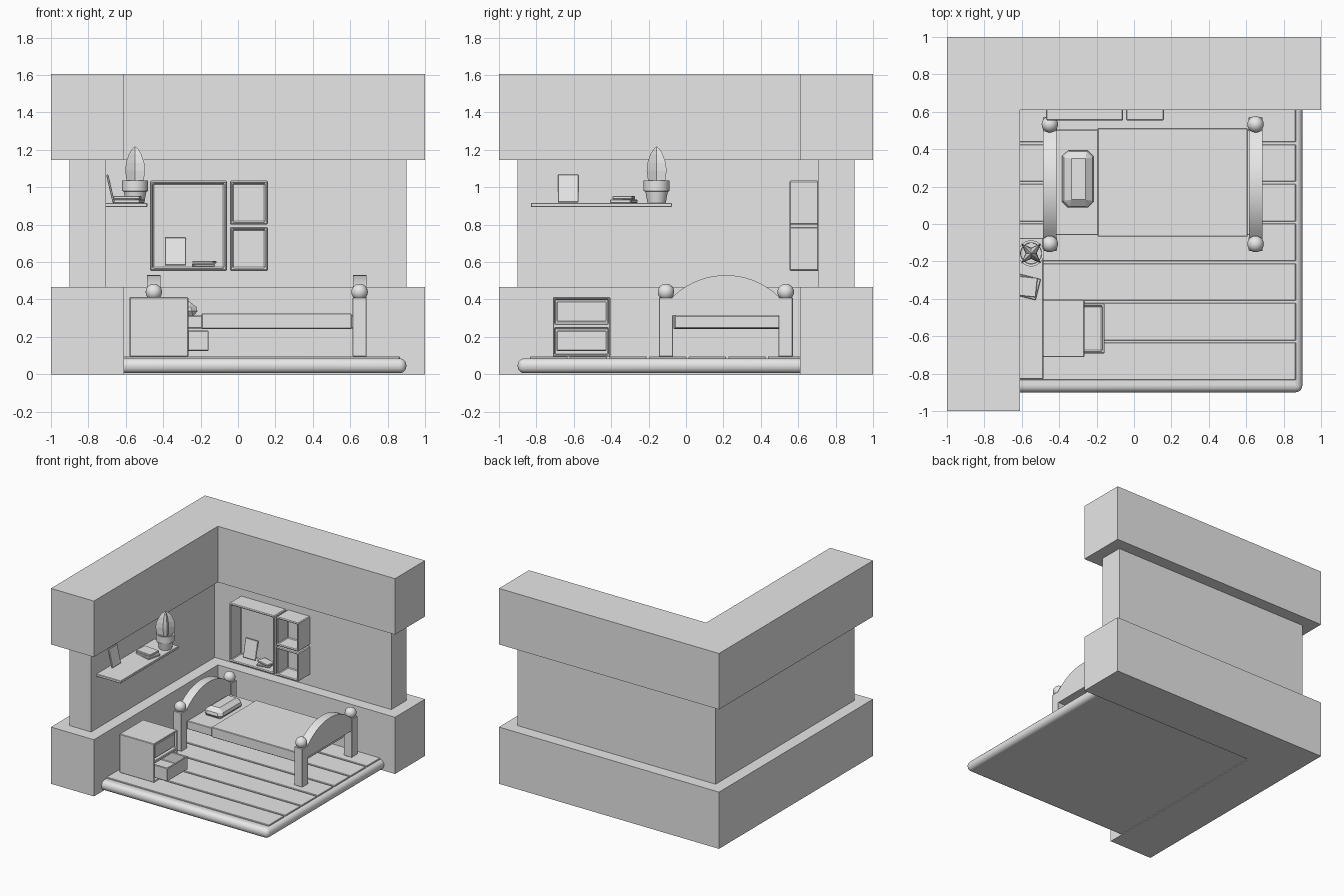
import bpy, bmesh, math
from mathutils import Matrix, Vector

if "Cube" in bpy.data.objects:
    bpy.data.objects.remove(bpy.data.objects["Cube"])

grey = bpy.data.materials.new("plain grey")
grey.diffuse_color = (0.8, 0.8, 0.8, 1)
grey.use_nodes = True
grey.node_tree.nodes["Principled BSDF"].inputs["Base Color"].default_value = grey.diffuse_color


def finish(name, bm, bevel=0, segments=1, smooth=False):
    bmesh.ops.recalc_face_normals(bm, faces=bm.faces)
    me = bpy.data.meshes.new(name)
    bm.to_mesh(me)
    bm.free()
    me.materials.append(grey)
    ob = bpy.data.objects.new(name, me)
    bpy.context.collection.objects.link(ob)
    if bevel:
        m = ob.modifiers.new("bevel", "BEVEL")
        m.width, m.segments, m.limit_method = bevel, segments, "ANGLE"
    if smooth:
        bpy.context.view_layer.objects.active = ob
        ob.select_set(True)
        bpy.ops.object.shade_smooth_by_angle(angle=math.radians(40))
        ob.select_set(False)
    return ob


def box_mesh(lo, hi):
    bm = bmesh.new()
    bmesh.ops.create_cube(bm, size=1)
    lo, hi = Vector(lo), Vector(hi)
    bmesh.ops.scale(bm, vec=hi - lo, verts=bm.verts)
    bmesh.ops.translate(bm, vec=(lo + hi) / 2, verts=bm.verts)
    return bm


def box(name, lo, hi, bevel=0, segments=1, smooth=False):
    return finish(name, box_mesh(lo, hi), bevel, segments, smooth)


def open_box(name, lo, hi, facing, rim, depth, bevel=0.004, split=None):
    """Box hollowed out from one side; split adds a divider at that height."""
    bm = box_mesh(lo, hi)
    if split:
        bmesh.ops.bisect_plane(bm, geom=bm.verts[:] + bm.edges[:] + bm.faces[:],
                               plane_co=(0, 0, split), plane_no=(0, 0, 1))
    bm.normal_update()
    mouth = [f for f in bm.faces if f.normal.dot(Vector(facing)) > 0.9]
    bmesh.ops.inset_individual(bm, faces=mouth, thickness=rim)
    for f in bmesh.ops.extrude_discrete_faces(bm, faces=mouth)["faces"]:
        bmesh.ops.translate(bm, vec=-depth * Vector(facing), verts=f.verts)
    return finish(name, bm, bevel)


def prism(name, points, direction):
    bm = bmesh.new()
    f = bm.faces.new([bm.verts.new(p) for p in points])
    new = bmesh.ops.extrude_face_region(bm, geom=[f])["geom"]
    bmesh.ops.translate(bm, vec=direction,
                        verts=[v for v in new if isinstance(v, bmesh.types.BMVert)])
    return finish(name, bm, smooth=len(points) > 8)


def tilted(name, size, centre, angle, axis, bevel=0.003):
    ob = box(name, [-s / 2 for s in size], [s / 2 for s in size], bevel)
    ob.matrix_world = Matrix.Translation(centre) @ Matrix.Rotation(math.radians(angle), 4, axis)
    return ob


def rings(name, centre, profile, sides, radius_of=lambda i: 1, smooth=False):
    """Stack rings of (radius, z) into a closed body."""
    bm = bmesh.new()
    loops = []
    for r, z in profile:
        loops.append([bm.verts.new((centre[0] + r * radius_of(i) * math.cos(2 * math.pi * i / sides + math.pi / 4),
                                    centre[1] + r * radius_of(i) * math.sin(2 * math.pi * i / sides + math.pi / 4), z))
                      for i in range(sides)])
    for a, b in zip(loops, loops[1:]):
        for i in range(sides):
            j = (i + 1) % sides
            bm.faces.new((a[i], a[j], b[j], b[i]))
    bm.faces.new(loops[0])
    bm.faces.new(loops[-1])
    return finish(name, bm, smooth=smooth)


# Three tiers of the L-shaped corner wall
for name, o, i, z0, z1 in (("wall_base", 1, 0.61, 0, 0.466), ("wall_middle", 0.9, 0.705, 0.466, 1.145),
                           ("wall_top", 1, 0.61, 1.145, 1.605)):
    prism(name, [(x, y, z0) for x, y in ((-o, -o), (-i, -o), (-i, i), (o, i), (o, o), (-o, o))],
          (0, 0, z1 - z0))

# Rounded floor slab and planks
box("floor_slab", (-0.68, -0.9, 0.006), (0.9, 0.68, 0.085), 0.036, 5, True)
for k in range(7):
    y = -0.84 + 0.212 * k
    box(f"floor_plank_{k}", (-0.62, y + 0.006, 0.05), (0.865, min(y + 0.206, 0.62), 0.095), 0.003)

# Bed ends: posts, knobs and arched boards
for end, x in (("head", -0.45), ("foot", 0.65)):
    for side, y in (("front", -0.107), ("back", 0.533)):
        box(f"{end}_{side}_post", (x - 0.037, y - 0.038, 0.094), (x + 0.037, y + 0.038, 0.41), 0.003)
        bm = bmesh.new()
        bmesh.ops.create_uvsphere(bm, u_segments=20, v_segments=12, radius=0.044,
                                  matrix=Matrix.Translation((x, y, 0.44)))
        finish(f"{end}_{side}_knob", bm, smooth=True)
    c, sag = 0.284, 0.115
    R = (c * c + sag * sag) / (2 * sag)
    arc = [(x - 0.036, 0.213 + c * t / 8, 0.53 - R + math.sqrt(R * R - (c * t / 8) ** 2))
           for t in range(8, -9, -1)]
    prism(f"{end}_board", [(x - 0.036, 0.213 - c, 0.315), (x - 0.036, 0.213 + c, 0.315)] + arc, (0.072, 0, 0))

# Mattress, blanket and pillow
box("mattress", (-0.42, -0.06, 0.245), (0.62, 0.505, 0.314), 0.004)
box("blanket", (-0.195, -0.068, 0.243), (0.608, 0.513, 0.325), 0.004)
bm = box_mesh((-0.395, 0.08, 0.308), (-0.21, 0.40, 0.39))
for v in bm.verts:
    if v.co.z > 0.35:
        v.co.x += 0.03 if v.co.x < -0.3 else -0.02
        v.co.y += 0.02 if v.co.y < 0.2 else -0.02
finish("pillow", bm, 0.03, 1)

# Bedside cabinet with a closed and a pulled-out drawer
open_box("cabinet", (-0.58, -0.712, 0.094), (-0.265, -0.405, 0.412), (1, 0, 0), 0.016, 0.28, 0.004, 0.258)
open_box("upper_drawer", (-0.53, -0.692, 0.282), (-0.275, -0.425, 0.39), (0, 0, 1), 0.02, 0.085)
open_box("lower_drawer", (-0.42, -0.692, 0.125), (-0.157, -0.425, 0.233), (0, 0, 1), 0.02, 0.085)

# Side shelf with leaning picture and books
box("side_shelf", (-0.71, -0.83, 0.895), (-0.485, -0.075, 0.916), 0.003)
tilted("shelf_picture", (0.012, 0.11, 0.152), (-0.682, -0.63, 0.993), -13, "Y")
tilted("shelf_book_lower", (0.15, 0.115, 0.017), (-0.585, -0.333, 0.925), -14, "Z")
tilted("shelf_book_upper", (0.14, 0.105, 0.017), (-0.59, -0.333, 0.944), -6, "Z")

# Potted cactus
pot = (-0.55, -0.157)
rings("pot", pot, [(0.049, 0.914), (0.061, 0.977), (0.07, 0.98), (0.07, 1.035), (0.057, 1.035), (0.055, 1.012)],
      20, smooth=True)
rings("cactus", pot, [(0.048, 1.0), (0.066, 1.04), (0.075, 1.09), (0.069, 1.13), (0.048, 1.175), (0.025, 1.203), (0.003, 1.217)],
      8, lambda i: 1 if i % 2 == 0 else 0.4)

# Wall cubbies on the back wall with their contents
open_box("large_cubby", (-0.47, 0.553, 0.553), (-0.058, 0.71, 1.035), (0, -1, 0), 0.022, 0.135, 0.006)
open_box("upper_cubby", (-0.043, 0.553, 0.80), (0.16, 0.71, 1.035), (0, -1, 0), 0.02, 0.135, 0.006)
open_box("lower_cubby", (-0.043, 0.553, 0.553), (0.16, 0.71, 0.788), (0, -1, 0), 0.02, 0.135, 0.006)
tilted("cubby_picture", (0.113, 0.012, 0.152), (-0.335, 0.645, 0.656), -13, "X")
tilted("cubby_book_lower", (0.11, 0.085, 0.015), (-0.185, 0.62, 0.583), 10, "Z")
tilted("cubby_book_upper", (0.115, 0.075, 0.015), (-0.18, 0.62, 0.599), -14, "Z")
